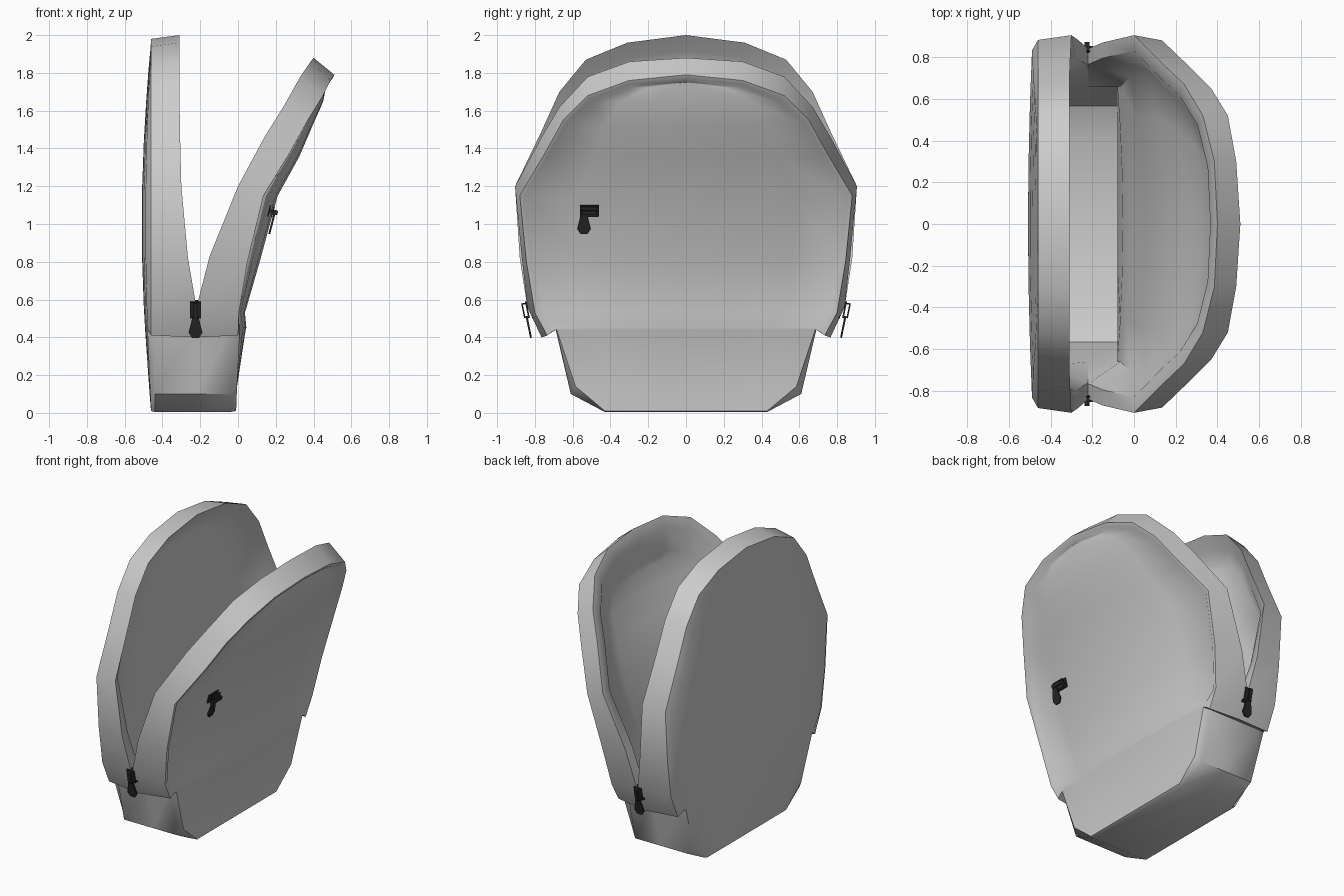
import bpy, bmesh, math
from mathutils import Vector as V, Matrix

if "Cube" in bpy.data.objects:
    bpy.data.objects.remove(bpy.data.objects["Cube"])

# Half outlines of the opening and the front band, top to bottom
back_lip = [(-.31, 0, 2), (-.31, .31, 1.96), (-.31, .53, 1.87), (-.31, .67, 1.7), (-.307, .77, 1.48),
            (-.30, .905, 1.2), (-.265, .88, .82), (-.22, .84, .56), (-.22, .765, .4)]
front_lip = [(.40, 0, 1.88), (.385, .30, 1.86), (.33, .52, 1.78), (.24, .67, 1.62), (.14, .765, 1.46),
             (0, .905, 1.2), (-.15, .87, .83), (-.22, .84, .56), (-.22, .765, .4)]
front_edge = [(.51, 0, 1.79), (.49, .30, 1.76), (.45, .52, 1.68), (.37, .65, 1.55), (.27, .75, 1.37),
              (.135, .88, 1.15), (.05, .845, .8), (.005, .80, .53), (0, .735, .41)]
lower = [(.69, .44), (.61, .1), (.43, .005)]          # outer base (y, z)
lower_in = [(.685, .44), (.585, .14), (.43, .01)]     # chamfered panel corners (y, z)
inner_low = [(.66, .42), (.565, .13), (.40, .05)]     # inner base (y, z)
back_lip, front_lip, front_edge = [[V(p) for p in l] for l in (back_lip, front_lip, front_edge)]
back_edge = [V((-.46, p.y * .975, p.z - (.02 if p.z > 1.1 else -.01))) for p in back_lip]


def inset(p, d, cx=None):
    c = V((p.x if cx is None else cx, 0, 1.1)) if p.z > 1.1 else V((p.x, 0, p.z))
    return p + (c - p).normalized() * d


def low(points, x):
    return [V((x, y, z)) for y, z in points]


def back_x(z):
    return -.46 - .03 * math.sin(math.pi * min(max(z, 0), 2) / 2)


def swell(z):
    return .09 * max(0, 1 - ((z - 1.05) / .75) ** 2)


bm = bmesh.new()


def quads(rows):
    vs = [[bm.verts.new(p) for p in r] for r in rows]
    for a, b in zip(vs, vs[1:]):
        for i in range(len(a) - 1):
            bm.faces.new((a[i], a[i + 1], b[i + 1], b[i]))


def skin(columns, closed):
    """Strips running over the whole mirrored arch."""
    half = list(zip(*columns))
    path = [[V((p.x, -p.y, p.z)) for p in r] for r in half[:0:-1]] + half
    quads(path + [path[0]] if closed else path)


def panel(edge, bulge):
    """Slightly domed sheet spanning an edge and its mirror."""
    quads([[V((p.x + bulge(p.z) * (1 - t * t) * min(1, p.y / .5), p.y * t, p.z))
            for t in (-1, -.7, -.35, 0, .35, .7, 1)] for p in edge])


# Outer shell: the band overhangs the panels and the base by a small step
bp = [inset(p, .05) for p in back_edge[:8]] + [V((0, .695, .45))] + low(lower_in, 0)
bp = [V((back_x(p.z), p.y, p.z)) for p in bp]
fl = [V((.01, .685, .44)), V((-.005, .585, .14)), V((-.01, .43, .01))]
fs = [inset(p, .022, .15) for p in front_edge[:8]] + [V((.005, .71, .43))] + fl
fp = [inset(p, .045, .15) - V((.015, 0, 0)) for p in front_edge[:8]] + [V((.012, .695, .45))] + fl
skin([bp, back_edge + low(lower, -.44), back_lip + low(lower, -.22)], True)
skin([front_lip + low(lower, -.22), front_edge + low(lower, -.04), fs, fp], True)
panel(bp, lambda z: -.02 * max(0, math.sin(math.pi * z / 2)))
panel(fp, swell)

# Sloping rim and lining
br = [inset(p, .08) - V((.06 * min(1, max(0, p.z - .56)), 0, 0)) for p in back_lip[:8]]
fr = [inset(p, .075, 0) for p in front_lip[:8]]
skin([back_lip[:8], br], False)
skin([fr, front_lip[:8]], False)
bi = [V((-.42, q.y, q.z)) for q in (inset(p, .16) for p in back_lip[:8])] + low(inner_low, -.42)
fi = [inset(p, .14, .15) - V((.07, 0, 0)) for p in front_edge[:8]] + low(inner_low, -.08)
mid = low(inner_low, -.22)
skin([br + mid, bi], True)
skin([fi, fr + mid], True)
panel(bi, lambda z: 0)
panel(fi, swell)

bmesh.ops.remove_doubles(bm, verts=bm.verts, dist=.0005)
bmesh.ops.dissolve_degenerate(bm, edges=bm.edges, dist=.0005)
bmesh.ops.recalc_face_normals(bm, faces=bm.faces)


def finish(name, mesh_bm, mat=None):
    me = bpy.data.meshes.new(name)
    mesh_bm.to_mesh(me)
    mesh_bm.free()
    ob = bpy.data.objects.new(name, me)
    bpy.context.collection.objects.link(ob)
    if mat:
        me.materials.append(mat)
    return ob


bag = finish("open_bag", bm)
bpy.context.view_layer.objects.active = bag
bag.select_set(True)
bpy.ops.object.shade_smooth_by_angle(angle=math.radians(42))

# Zip pulls: slider plates with a bridge, and a hanging tab
black = bpy.data.materials.new("dark_metal")
black.diffuse_color = (.02, .02, .02, 1)
black.use_nodes = True
black.node_tree.nodes["Principled BSDF"].inputs["Base Color"].default_value = black.diffuse_color


def zip_pull(name, loc, turn, tilt, sideways=False):
    b = bmesh.new()
    spin = Matrix.Rotation(math.pi / 2 if sideways else 0, 4, 'Y')
    shift = Matrix.Translation((.03, 0, .02) if sideways else (0, 0, .05))
    for size, pos in (((.06, .008, .1), (0, 0, 0)), ((.056, .008, .09), (0, -.02, 0)),
                      ((.016, .018, .02), (0, -.01, .03)), ((.024, .008, .08), (0, -.042, 0)),
                      ((.024, .024, .008), (0, -.031, .036)), ((.024, .024, .008), (0, -.031, -.036))):
        m = shift @ spin @ Matrix.Translation(pos) @ Matrix.Diagonal((*size, 1))
        bmesh.ops.create_cube(b, size=1, matrix=m)
    tab = [(-.014, .02), (.014, .02), (.036, -.07), (.018, -.098), (-.018, -.098), (-.036, -.07)]
    f = b.faces.new([b.verts.new((x, -.036, z)) for x, z in tab])
    g = bmesh.ops.extrude_face_region(b, geom=[f])
    bmesh.ops.translate(b, vec=(0, .01, 0), verts=[v for v in g['geom'] if isinstance(v, bmesh.types.BMVert)])
    bmesh.ops.recalc_face_normals(b, faces=b.faces)
    ob = finish(name, b, black)
    ob.matrix_world = (Matrix.Translation(loc) @ Matrix.Rotation(turn, 4, 'Z')
                       @ Matrix.Rotation(tilt, 4, 'X'))


zip_pull("zip_pull_right", (-.225, -.81, .5), 0, .2)
zip_pull("zip_pull_left", (-.225, .81, .5), math.pi, .2)
zip_pull("pocket_zip_pull", (.16, -.54, 1.05), math.pi / 2, .25, True)
